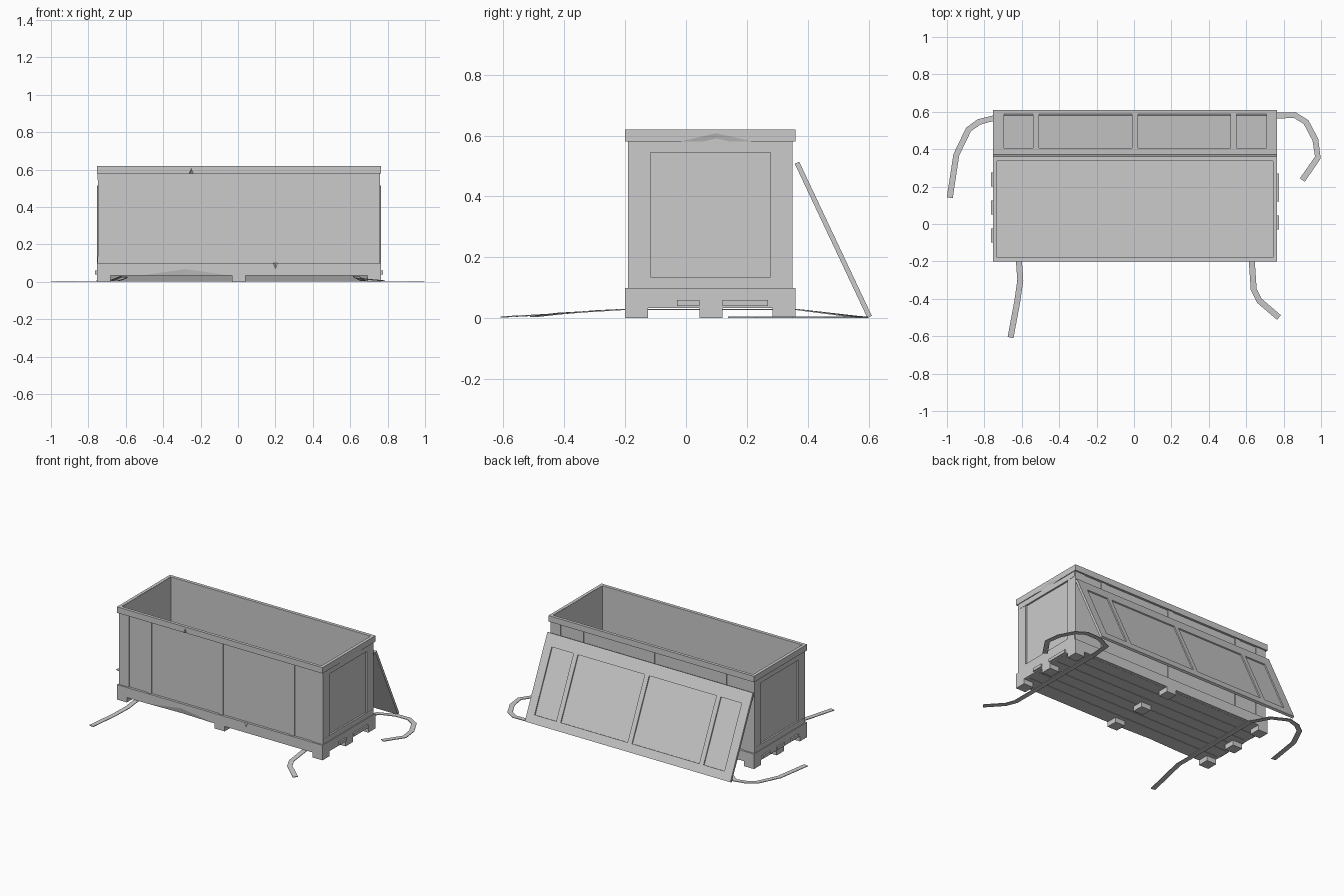
import bpy, bmesh, math
from mathutils import Vector, Matrix

if "Cube" in bpy.data.objects:
    bpy.data.objects.remove(bpy.data.objects["Cube"])

grey = bpy.data.materials.new("plain_grey")
grey.use_nodes = True
grey.diffuse_color = (0.6, 0.6, 0.6, 1)
grey.node_tree.nodes["Principled BSDF"].inputs["Base Color"].default_value = (0.6, 0.6, 0.6, 1)

X0, X1, Y0, Y1 = -0.755, 0.765, -0.2, 0.36      # crate footprint
TOP, BASE = 0.62, 0.033
STILES = (-0.525, 0.005, 0.532)                 # upright battens


def finish(name, bm):
    bmesh.ops.recalc_face_normals(bm, faces=bm.faces)
    mesh = bpy.data.meshes.new(name)
    bm.to_mesh(mesh)
    bm.free()
    mesh.materials.append(grey)
    ob = bpy.data.objects.new(name, mesh)
    bpy.context.collection.objects.link(ob)
    return ob


def boxes(name, bounds, frame=Matrix()):
    """One object from (x0, x1, y0, y1, z0, z1) boxes."""
    bm = bmesh.new()
    for x0, x1, y0, y1, z0, z1 in bounds:
        place = Matrix.Translation(((x0 + x1) / 2, (y0 + y1) / 2, (z0 + z1) / 2))
        size = Matrix.Diagonal((x1 - x0, y1 - y0, z1 - z0, 1))
        bmesh.ops.create_cube(bm, size=1, matrix=frame @ place @ size)
    return finish(name, bm)


def ring(out, inn, z0, z1):
    """Four boards around the crate between two insets."""
    a, b, c, d = X0 + out, X1 - out, Y0 + out, Y1 - out
    t = inn - out
    return [(a, b, c, c + t, z0, z1), (a, b, d - t, d, z0, z1),
            (a, a + t, c + t, d - t, z0, z1), (b - t, b, c + t, d - t, z0, z1)]


def chip(target, centre, size):
    """Bite a shallow splinter out of a board."""
    bm = bmesh.new()
    for s in (1, -1):
        bmesh.ops.create_cone(bm, segments=4, radius1=1, radius2=0, depth=1,
                              matrix=Matrix.Diagonal((1, 1, s, 1)) @ Matrix.Translation((0, 0, 0.5)))
    bmesh.ops.remove_doubles(bm, verts=bm.verts, dist=0.001)
    seam = [f for f in bm.faces if abs(f.calc_center_median().z) < 0.01]
    bmesh.ops.delete(bm, geom=seam, context='FACES_ONLY')
    bm.transform(Matrix.Translation(centre) @ Matrix.Diagonal((*size, 1)))
    cutter = finish("chip_cutter", bm)
    mod = target.modifiers.new("chip", 'BOOLEAN')
    mod.operation = 'DIFFERENCE'
    mod.object = cutter
    bpy.context.view_layer.objects.active = target
    bpy.ops.object.modifier_apply(modifier="chip")
    bpy.data.objects.remove(cutter)


# Walls, rim and skirt
boxes("wall_panels", ring(0.016, 0.022, BASE, TOP - 0.001))
rim_names = ("front_rim", "back_rim", "right_rim", "left_rim")
rims = [boxes(n, [b]) for n, b in zip(rim_names, ring(0, 0.02, 0.58, TOP))]
skirt_names = ("front_skirt", "back_skirt", "right_skirt", "left_skirt")
skirts = [boxes(n, [b]) for n, b in zip(skirt_names, ring(0, 0.02, BASE, 0.1))]

# Wider end rails
rails = []
for side, x in (("right", X0 + 0.005), ("left", X1 - 0.017)):
    for level, z0, z1 in (("upper", 0.545, 0.6), ("lower", 0.09, 0.135)):
        rails.append(boxes(f"{side}_{level}_rail", [(x, x + 0.012, Y0 + 0.013, Y1 - 0.013, z0, z1)]))

# Upright battens on the long sides, posts at the corners
uprights, posts = [], []
for y0, y1 in ((Y0 + 0.01, Y0 + 0.018), (Y1 - 0.018, Y1 - 0.01)):
    uprights += [(x - 0.018, x + 0.018, y0, y1, 0.09, 0.59) for x in STILES]
    posts += [(x, x + 0.075, y0, y1, 0.09, 0.59) for x in (X0 + 0.008, X1 - 0.083)]
for x in (X0 + 0.006, X1 - 0.018):
    posts += [(x, x + 0.012, y, y + 0.07, 0.09, 0.59) for y in (Y0 + 0.013, Y1 - 0.083)]
boxes("side_battens", uprights)
boxes("corner_posts", posts)

# Floor with planks underneath
boxes("floor", [(X0 + 0.01, X1 - 0.01, Y0 + 0.01, Y1 - 0.01, BASE + 0.006, 0.055)])
step = (Y1 - Y0 - 0.04) / 6
boxes("floor_planks", [(X0 + 0.02, X1 - 0.02, Y0 + 0.02 + i * step, Y0 + 0.017 + (i + 1) * step,
                        BASE, BASE + 0.008) for i in range(6)])

# Nine feet
boxes("feet", [(x, x + 0.073, y, y + 0.075, 0, BASE + 0.002)
               for x in (X0, -0.032, X1 - 0.073) for y in (Y0, 0.045, Y1 - 0.075)])

# Small cleats on the end skirts
boxes("left_cleats", [(X1, X1 + 0.01, y, y + 0.075, 0.04, 0.06) for y in (-0.03, 0.12, 0.195)])
boxes("right_cleats", [(X0 - 0.01, X0, y, y + 0.075, 0.04, 0.06) for y in (-0.1, 0.05, 0.2)])

# Splintered edges
chip(skirts[0], (-0.28, Y0, BASE), (0.25, 0.008, 0.035))
chip(skirts[0], (0.2, Y0, 0.1), (0.012, 0.01, 0.03))
chip(rims[0], (-0.25, Y0, 0.58), (0.012, 0.01, 0.025))
chip(rims[3], (X1, 0.1, 0.58), (0.008, 0.12, 0.028))

# Lid leaning on the back: local x across, y up the slope, z outward
slope = Vector((0, -0.238, 0.505)).normalized()
across = Vector((1, 0, 0))
out = across.cross(slope)
if out.y < 0:
    out.negate()
lid = Matrix((across, slope, out)).transposed().to_4x4()
lid.translation = Vector((0, 0.596, 0.001))
LENGTH, THICK = 0.56, 0.016
boxes("lid_panel", [(X0 + 0.005, X1 - 0.005, 0.005, LENGTH - 0.005, 0, 0.008)], lid)
frame = [(X0, X1, 0, 0.055, 0, THICK), (X0, X1, LENGTH - 0.08, LENGTH, 0, THICK),
         (X0, X0 + 0.06, 0.05, LENGTH - 0.07, 0, THICK), (X1 - 0.056, X1, 0.05, LENGTH - 0.07, 0, THICK)]
frame += [(x - 0.016, x + 0.016, 0.05, LENGTH - 0.07, 0.004, THICK) for x in STILES]
boxes("lid_frame", frame, lid)


def strap(name, path, width=0.032):
    """Flat ribbon along a path of points."""
    pts = [Vector(p) for p in path]
    bm = bmesh.new()
    rows = []
    for i, p in enumerate(pts):
        d = pts[min(i + 1, len(pts) - 1)] - pts[max(i - 1, 0)]
        side = Vector((-d.y, d.x, 0)).normalized() * width / 2
        rows.append((bm.verts.new(p - side), bm.verts.new(p + side)))
    for a, b in zip(rows, rows[1:]):
        bm.faces.new((a[0], a[1], b[1], b[0]))
    ob = finish(name, bm)
    ob.modifiers.new("thickness", 'SOLIDIFY').thickness = 0.004
    return ob


# Loose straps passing under the crate
strap("right_strap", [(-0.66, -0.607, 0.006), (-0.625, -0.42, 0.016), (-0.608, -0.3, 0.026), (-0.615, -0.2, 0.031),
                      (-0.615, 0.36, 0.031), (-0.66, 0.5, 0.014), (-0.755, 0.565, 0.006), (-0.83, 0.545, 0.005),
                      (-0.885, 0.505, 0.005), (-0.95, 0.37, 0.005), (-0.985, 0.14, 0.005)])
strap("left_strap", [(0.775, -0.5, 0.008), (0.67, -0.41, 0.018), (0.64, -0.35, 0.022), (0.63, -0.2, 0.031),
                     (0.63, 0.36, 0.031), (0.665, 0.53, 0.01), (0.765, 0.58, 0.005), (0.86, 0.582, 0.005),
                     (0.92, 0.545, 0.005), (0.97, 0.45, 0.005), (0.983, 0.355, 0.005), (0.9, 0.235, 0.005)])
